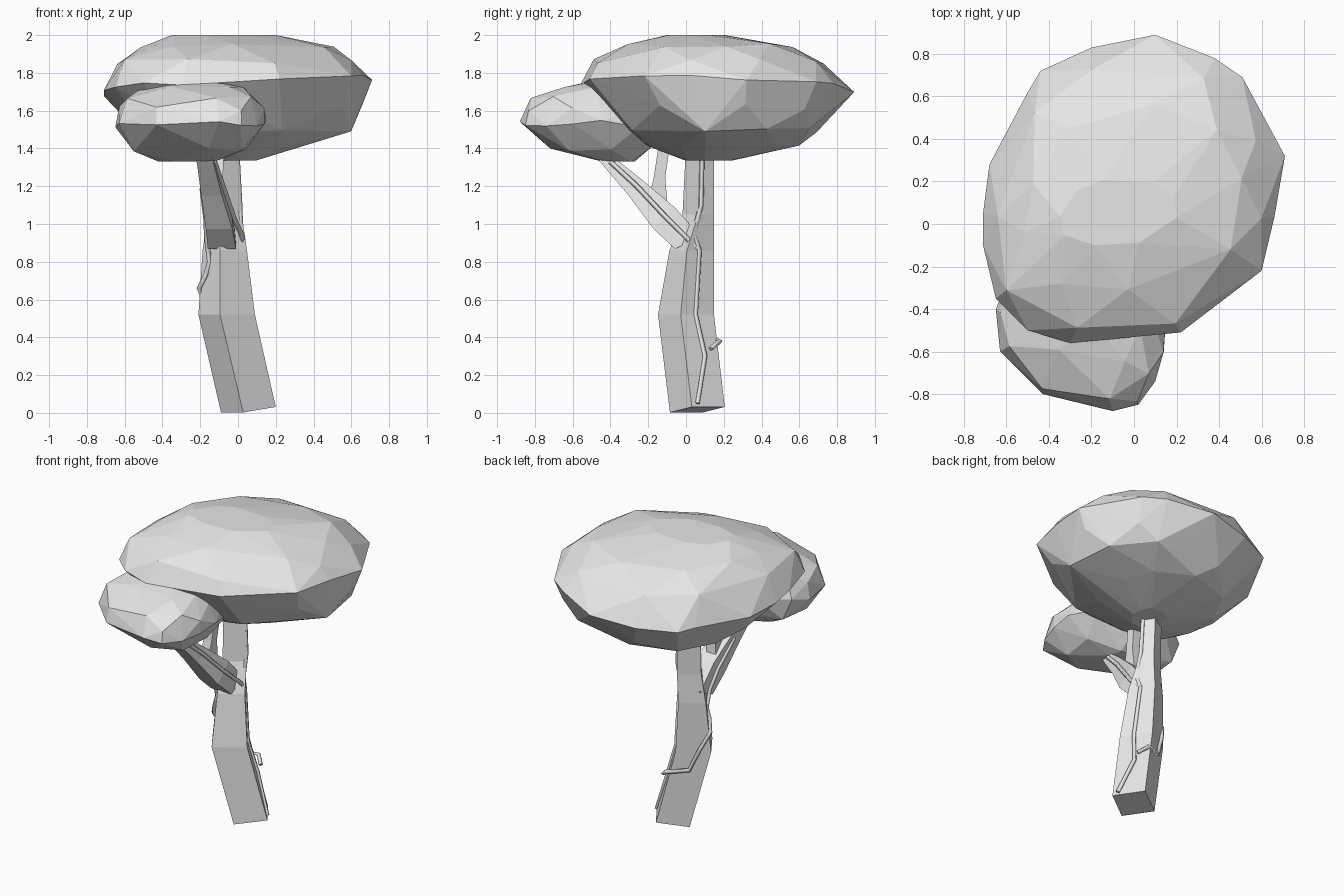
import bpy, bmesh, random
from math import radians
from mathutils import Vector, Euler

random.seed(4)
default_cube = bpy.data.objects.get("Cube")
if default_cube:
    bpy.data.objects.remove(default_cube, do_unlink=True)

# One plain material for the whole tree
grey = bpy.data.materials.new("plain grey")
grey.use_nodes = True
colour = (0.8, 0.8, 0.8, 1)
grey.diffuse_color = colour
grey.node_tree.nodes["Principled BSDF"].inputs["Base Color"].default_value = colour


def add_object(name, data):
    data.materials.append(grey)
    obj = bpy.data.objects.new(name, data)
    bpy.context.collection.objects.link(obj)
    return obj


def add_bmesh(name, bm):
    bmesh.ops.recalc_face_normals(bm, faces=bm.faces)
    mesh = bpy.data.meshes.new(name)
    bm.to_mesh(mesh)
    bm.free()
    return add_object(name, mesh)


def timber(name, sections):
    """Four-sided limb through sections of (centre, width, depth, rotation in degrees)."""
    bm = bmesh.new()
    rings = []
    for centre, width, depth, turn in sections:
        spin = Euler([radians(a) for a in turn]).to_matrix()
        corners = [(-1, -1), (1, -1), (1, 1), (-1, 1)]
        rings.append([bm.verts.new(Vector(centre) + spin @ Vector((sx * width / 2, sy * depth / 2, 0)))
                      for sx, sy in corners])
    for low, high in zip(rings, rings[1:]):
        for i in range(4):
            j = (i + 1) % 4
            bm.faces.new((low[i], low[j], high[j], high[i]))
    bm.faces.new(rings[0])
    bm.faces.new(rings[-1])
    return add_bmesh(name, bm)


def foliage(name, outline, rim_height, rings):
    """Faceted clump: a plan outline at its rim, and scaled copies (z, x0, x1, y0, y1)."""
    xs, ys = [p[0] for p in outline], [p[1] for p in outline]
    bm = bmesh.new()
    for x, y in outline:
        bm.verts.new((x, y, rim_height(x, y) + random.uniform(-0.02, 0.02)))
    for k, (z, x0, x1, y0, y1) in enumerate(rings):
        wobble = 0 if k in (0, len(rings) - 1) else 0.015
        for x, y in outline[k % 2::2]:
            u = (x - min(xs)) / (max(xs) - min(xs))
            v = (y - min(ys)) / (max(ys) - min(ys))
            bm.verts.new((x0 + u * (x1 - x0) + random.uniform(-wobble, wobble),
                          y0 + v * (y1 - y0) + random.uniform(-wobble, wobble),
                          z + random.uniform(-wobble, wobble)))
    hull = bmesh.ops.convex_hull(bm, input=bm.verts)
    inside = [g for g in hull["geom_interior"] if isinstance(g, bmesh.types.BMVert)]
    bmesh.ops.delete(bm, geom=inside, context="VERTS")
    return add_bmesh(name, bm)


def vine(name, points):
    """Thin angular creeper lying on the bark."""
    curve = bpy.data.curves.new(name, "CURVE")
    curve.dimensions = "3D"
    curve.bevel_depth = 0.014
    curve.bevel_resolution = 0
    curve.use_fill_caps = True
    spline = curve.splines.new("POLY")
    spline.points.add(len(points) - 1)
    for point, co in zip(spline.points, points):
        point.co = (*co, 1)
    return add_object(name, curve)


# Leaning square trunk
timber("trunk", [
    ((0.055, 0.06, 0.017), 0.21, 0.21, (0, -8, 34)),
    ((-0.06, 0, 0.52), 0.22, 0.21, (0, 0, 33)),
    ((-0.07, 0.03, 0.86), 0.17, 0.17, (0, 0, 33)),
    ((-0.07, 0.065, 1.05), 0.15, 0.10, (0, 0, 34)),
    ((-0.08, 0.075, 1.45), 0.13, 0.09, (0, 0, 34)),
])

# Side branch and its twig
timber("branch", [
    ((-0.085, 0.01, 0.90), 0.15, 0.15, (25, 0, 0)),
    ((-0.10, -0.115, 1.03), 0.14, 0.16, (45, 0, 0)),
    ((-0.14, -0.265, 1.19), 0.11, 0.11, (45, 0, 0)),
    ((-0.17, -0.41, 1.33), 0.09, 0.07, (45, 0, 0)),
    ((-0.19, -0.49, 1.42), 0.08, 0.06, (45, 0, 0)),
])
timber("twig", [
    ((-0.12, -0.15, 1.12), 0.07, 0.10, (0, 0, 0)),
    ((-0.11, -0.14, 1.25), 0.06, 0.06, (0, 0, 0)),
    ((-0.10, -0.11, 1.45), 0.06, 0.06, (0, 0, 0)),
])

# Creepers
vine("left_vine", [(0.18, 0.06, 0.05), (0.08, 0.10, 0.30), (0.04, 0.05, 0.52), (0.005, 0.07, 0.86),
                   (0.015, 0.04, 0.95), (0.01, 0.08, 1.10), (-0.005, 0.085, 1.38)])
vine("branch_vine", [(0.005, 0.07, 0.86), (0.025, 0, 0.93), (-0.025, -0.11, 1.04),
                     (-0.08, -0.26, 1.20), (-0.125, -0.40, 1.33)])
vine("back_vine", [(0.08, 0.13, 0.34), (0.03, 0.18, 0.38), (-0.10, 0.11, 0.40), (-0.16, 0.075, 0.55),
                   (-0.205, 0.03, 0.66), (-0.17, -0.01, 0.73), (-0.15, -0.01, 0.80),
                   (-0.165, -0.02, 0.92), (-0.17, -0.10, 1.03), (-0.19, -0.25, 1.19)])

# Large crown
foliage("large_crown",
        [(-0.71, 0.05), (-0.68, 0.28), (-0.50, 0.62), (-0.44, 0.72), (-0.20, 0.83), (0.10, 0.89),
         (0.38, 0.78), (0.51, 0.69), (0.62, 0.46), (0.71, 0.32), (0.66, 0.03), (0.60, -0.22),
         (0.22, -0.51), (-0.04, -0.53), (-0.30, -0.56), (-0.50, -0.50), (-0.65, -0.35), (-0.71, -0.10)],
        lambda x, y: 1.74 + 0.07 * x - 0.05 * y,
        [(1.335, -0.12, 0.10, 0, 0.25), (1.42, -0.42, 0.33, -0.22, 0.60),
         (1.50, -0.52, 0.63, -0.31, 0.72), (1.62, -0.60, 0.66, -0.43, 0.81),
         (1.86, -0.65, 0.64, -0.50, 0.77), (1.95, -0.50, 0.52, -0.33, 0.55),
         (2.0, -0.35, 0.22, -0.10, 0.22)])

# Small crown on the branch
foliage("small_crown",
        [(-0.65, -0.40), (-0.63, -0.60), (-0.43, -0.80), (-0.10, -0.88), (0.02, -0.85), (0.10, -0.74),
         (0.14, -0.60), (0.15, -0.45), (0.10, -0.25), (-0.10, -0.17), (-0.40, -0.18), (-0.60, -0.28)],
        lambda x, y: 1.53,
        [(1.33, -0.42, -0.12, -0.45, -0.27), (1.40, -0.58, 0.05, -0.72, -0.20),
         (1.61, -0.64, 0.14, -0.86, -0.20), (1.67, -0.60, 0.10, -0.81, -0.22),
         (1.72, -0.50, 0.03, -0.65, -0.25), (1.76, -0.36, -0.10, -0.48, -0.30)])
